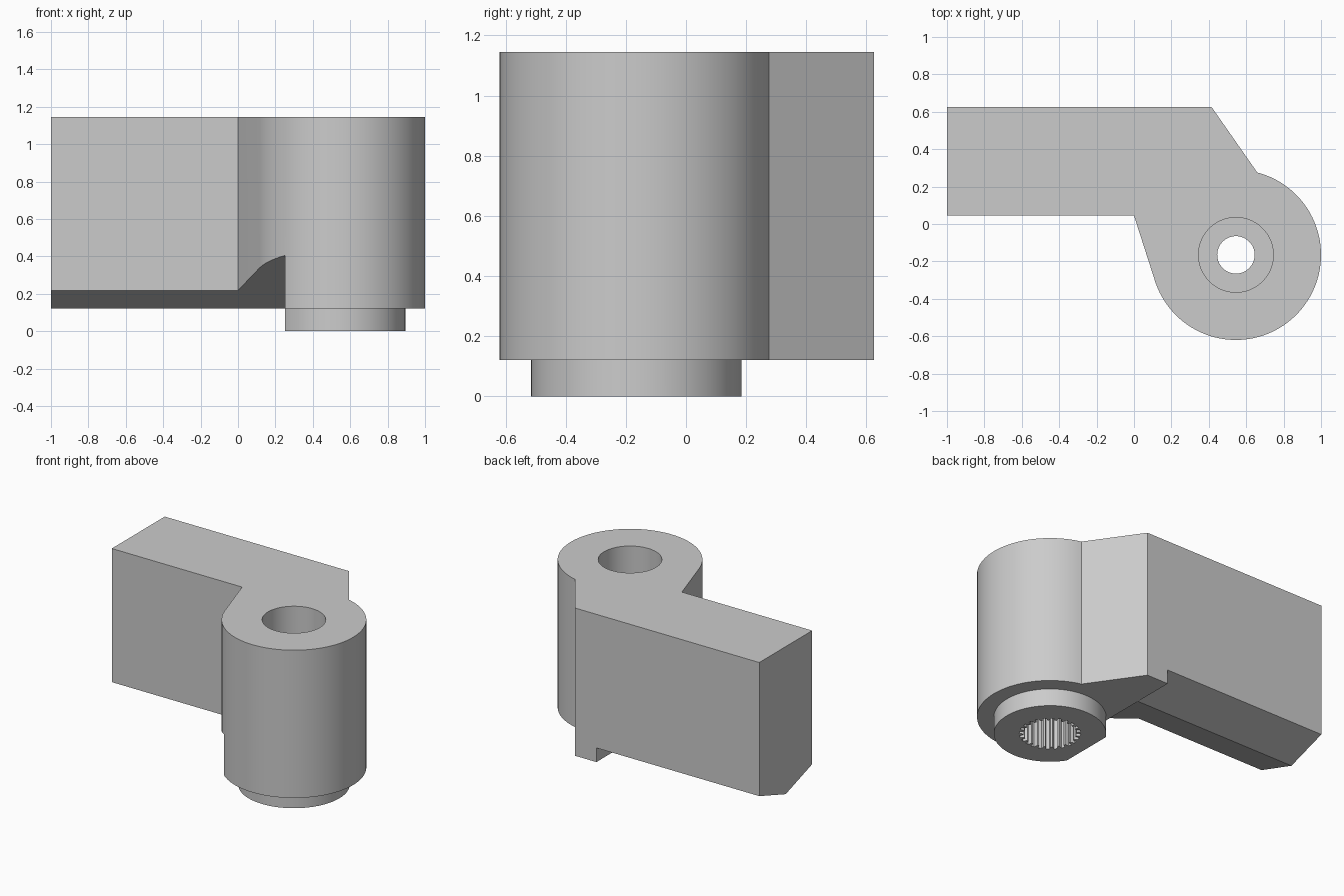
import bpy, bmesh
from math import cos, sin, radians, tau
from mathutils import Vector

default = bpy.data.objects.get("Cube")
if default:
    bpy.data.objects.remove(default, do_unlink=True)

CX, CY = 0.545, -0.165      # hub axis
BOTTOM, TOP = 0.12, 1.145
STEP_X = 0.25               # where the bevelled underside ends

grey = bpy.data.materials.new("plain_grey")
grey.use_nodes = True
grey.diffuse_color = (0.6, 0.6, 0.6, 1)
grey.node_tree.nodes["Principled BSDF"].inputs["Base Color"].default_value = (0.6, 0.6, 0.6, 1)


def prism(name, outline, direction):
    """Extrude a closed outline of 3D points along a direction."""
    bm = bmesh.new()
    face = bm.faces.new([bm.verts.new(p) for p in outline])
    out = bmesh.ops.extrude_face_region(bm, geom=[face])
    moved = [v for v in out["geom"] if isinstance(v, bmesh.types.BMVert)]
    bmesh.ops.translate(bm, vec=Vector(direction), verts=moved)
    bmesh.ops.recalc_face_normals(bm, faces=bm.faces)
    mesh = bpy.data.meshes.new(name)
    bm.to_mesh(mesh)
    bm.free()
    mesh.materials.append(grey)
    ob = bpy.data.objects.new(name, mesh)
    bpy.context.collection.objects.link(ob)
    return ob


def arc(radius, start, end, steps, z):
    """Points around the hub axis, angles in degrees."""
    angles = [radians(start + (end - start) * i / steps) for i in range(steps + 1)]
    return [(CX + radius * cos(a), CY + radius * sin(a), z) for a in angles]


def cylinder(name, radius, z0, z1, steps=96):
    return prism(name, arc(radius, 0, 360, steps, z0)[:-1], (0, 0, z1 - z0))


def combine(target, tool, operation):
    mod = target.modifiers.new(tool.name, 'BOOLEAN')
    mod.operation, mod.solver, mod.object = operation, 'EXACT', tool
    bpy.context.view_layer.objects.active = target
    bpy.ops.object.modifier_apply(modifier=mod.name)
    bpy.data.objects.remove(tool, do_unlink=True)


# Arm and hub in one outline
outline = [(-1, 0.045, BOTTOM), (-1, 0.625, BOTTOM), (0.415, 0.625, BOTTOM)]
outline += arc(0.455, 75.5, -160.5, 72, BOTTOM) + [(0, 0.045, BOTTOM)]
arm = prism("hinge_arm", outline, (0, 0, TOP - BOTTOM))

# Low boss below the hub
combine(arm, cylinder("boss", 0.35, 0, 0.3), 'UNION')

# Ridged underside of the arm, also trims the flat on the boss
ridge_y, ridge_z, slope = 0.335, 0.121, 0.335
underside = [(-1.2, y, ridge_z + slope * abs(y - ridge_y)) for y in (-0.8, ridge_y, 0.8)]
underside += [(-1.2, 0.8, -0.2), (-1.2, -0.8, -0.2)]
combine(arm, prism("underside_cut", underside, (STEP_X + 1.2, 0, 0)), 'DIFFERENCE')

# Stepped bore: wide recess from the top, narrow hole through
combine(arm, cylinder("top_recess", 0.2, 0.7, 1.3), 'DIFFERENCE')
combine(arm, cylinder("through_hole", 0.1, 0.3, 0.9, 64), 'DIFFERENCE')

# Splined socket from below
TEETH = 24
spline = []
for i in range(TEETH):
    for shift, radius in ((0, 0.165), (0.25, 0.165), (0.4, 0.192), (0.85, 0.192)):
        a = tau * (i + shift) / TEETH
        spline.append((CX + radius * cos(a), CY + radius * sin(a), -0.1))
combine(arm, prism("splined_socket", spline, (0, 0, 0.55)), 'DIFFERENCE')

# Single colour, smooth round walls with sharp edges
arm.data.materials.clear()
arm.data.materials.append(grey)
bpy.ops.object.select_all(action='DESELECT')
arm.select_set(True)
bpy.context.view_layer.objects.active = arm
bpy.ops.object.shade_smooth_by_angle(angle=radians(25))
